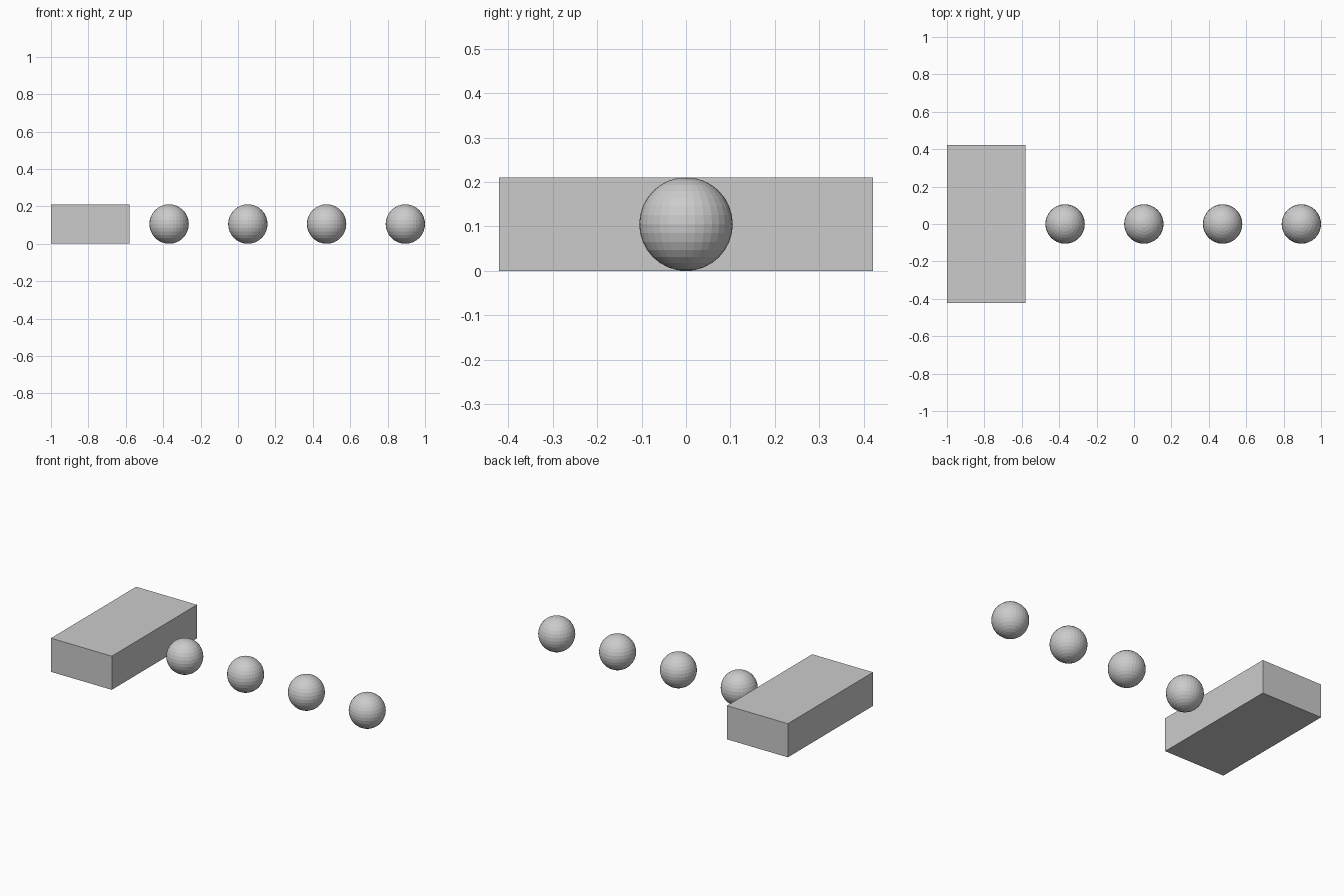
import bpy

cube = bpy.data.objects.get("Cube")
if cube:
    bpy.data.objects.remove(cube, do_unlink=True)

UNIT = 2 / 9.5            # ball diameter; the whole row is 9.5 units long
START = -1 + UNIT         # x of the block's centre

grey = bpy.data.materials.new("light_grey")
grey.use_nodes = True
colour = (0.6, 0.6, 0.6, 1)
grey.diffuse_color = colour
grey.node_tree.nodes["Principled BSDF"].inputs["Base Color"].default_value = colour


def finish(name):
    obj = bpy.context.object
    obj.name = name
    obj.data.materials.append(grey)
    return obj


# Rectangular block at the end of the row
bpy.ops.mesh.primitive_cube_add(size=1, location=(START, 0, UNIT / 2))
block = finish("block")
block.scale = (2 * UNIT, 4 * UNIT, UNIT)

# Row of flat-shaded balls
for i in range(1, 5):
    bpy.ops.mesh.primitive_uv_sphere_add(
        segments=32, ring_count=16, radius=UNIT / 2,
        location=(START + 2 * UNIT * i, 0, UNIT / 2))
    finish(f"ball_{i}")
